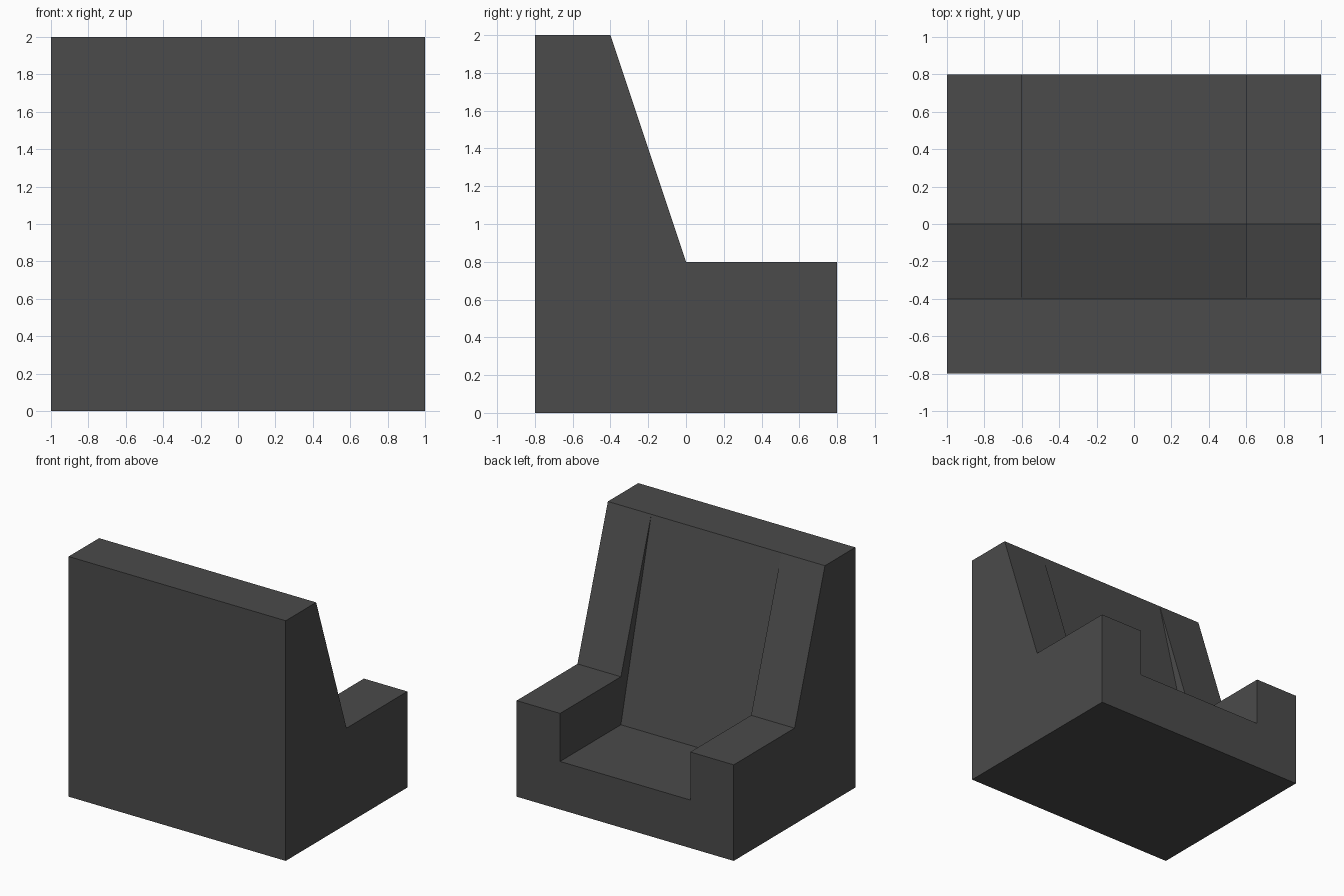
import bpy, bmesh, math

cube = bpy.data.objects.get("Cube")
if cube:
    bpy.data.objects.remove(cube, do_unlink=True)

# Single dark grey upholstery colour
grey = bpy.data.materials.new("dark_grey")
grey.use_nodes = True
colour = (0.07, 0.07, 0.07, 1)
grey.diffuse_color = colour
grey.node_tree.nodes["Principled BSDF"].inputs["Base Color"].default_value = colour

HALF_WIDTH, SEAT_HALF = 1.0, 0.6
ARM_HEIGHT, SEAT_HEIGHT = 0.8, 0.4


def section(height):
    """Side outline (y, z) with the given seat or arm height."""
    return [(-0.8, 0), (0.8, 0), (0.8, height), (0, height), (-0.4, 2), (-0.8, 2)]


bm = bmesh.new()


def ring(x, height):
    return [bm.verts.new((x, y, z)) for y, z in section(height)]


def bridge(a, b):
    for i in range(len(a)):
        j = (i + 1) % len(a)
        bm.faces.new((a[i], a[j], b[j], b[i]))


# Arms: solid side sections, closed on the outside
inner_rings = []
for side in (-1, 1):
    outer = ring(side * HALF_WIDTH, ARM_HEIGHT)
    arm = ring(side * SEAT_HALF, ARM_HEIGHT)
    bridge(outer, arm)
    bm.faces.new(outer)
    # Recess edge shares the arm's corners except at seat level
    seat = list(arm)
    for i in (2, 3):
        seat[i] = bm.verts.new((side * SEAT_HALF, arm[i].co.y, SEAT_HEIGHT))
    # Inner wall of the arm, tapering up the backrest
    bm.faces.new((arm[2], arm[3], seat[3], seat[2]))
    bm.faces.new((arm[3], arm[4], seat[3]))
    inner_rings.append(seat)

# Recessed seat and backrest between the arms
bridge(*inner_rings)

# Merge flat neighbours and face outward
bmesh.ops.recalc_face_normals(bm, faces=bm.faces)
bmesh.ops.dissolve_limit(bm, angle_limit=math.radians(1), verts=bm.verts, edges=bm.edges)
bmesh.ops.recalc_face_normals(bm, faces=bm.faces)

mesh = bpy.data.meshes.new("armchair")
bm.to_mesh(mesh)
bm.free()
mesh.materials.append(grey)
chair = bpy.data.objects.new("armchair", mesh)
bpy.context.collection.objects.link(chair)
